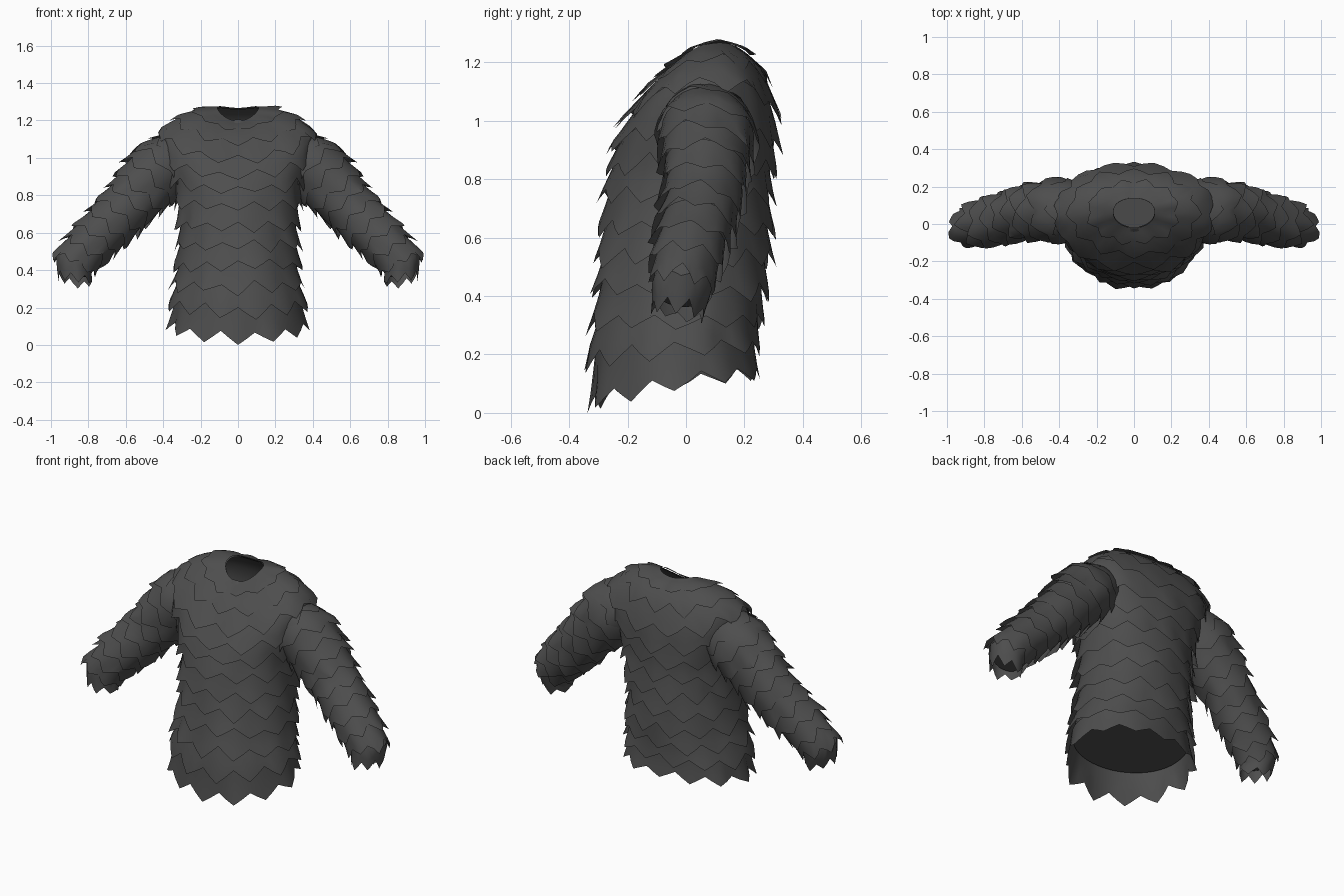
import bpy, math, random
from mathutils import Vector

if "Cube" in bpy.data.objects:
    bpy.data.objects.remove(bpy.data.objects["Cube"])

random.seed(4)
fur = bpy.data.materials.new("charcoal_fur")
fur.diffuse_color = (0.075, 0.075, 0.075, 1)
fur.use_nodes = True
fur.node_tree.nodes["Principled BSDF"].inputs["Base Color"].default_value = fur.diffuse_color


def lerp_table(table, keys, s):
    """Interpolate rows of numbers along s, extrapolating past the ends."""
    i = 0
    while i < len(keys) - 2 and s > keys[i + 1]:
        i += 1
    f = (s - keys[i]) / (keys[i + 1] - keys[i])
    return [a + (b - a) * f for a, b in zip(table[i], table[i + 1])]


# Torso stations from neck to hem: z, centre y, half width, half depth, back-up tilt, side rise
TORSO = [(1.24, .06, .11, .08, .035, .035), (1.21, .06, .20, .135, .04, .055),
         (1.135, .06, .31, .205, .035, .09), (1.01, .045, .40, .25, .02, .13),
         (.90, .025, .365, .265, .01, .09), (.80, .01, .315, .265, 0, .02),
         (.65, 0, .30, .27, 0, 0), (.40, -.02, .31, .27, 0, 0),
         (.25, -.04, .335, .27, .02, 0), (.095, -.04, .335, .26, .05, .015)]
# Sleeve stations from shoulder to cuff: centre x, y, z, radius, angle of the cross-section
SLEEVE = [(.21, .08, 1.05, .08, 50), (.29, .08, 1.03, .14, 48), (.39, .075, .97, .166, 44),
          (.60, .06, .74, .132, 42), (.78, .01, .555, .115, 36), (.88, -.015, .44, .10, 28),
          (.875, -.03, .365, .068, 12)]


def torso_raw(row, a):
    z, cy, rx, ry, tilt, side = row
    c, s = math.cos(a), math.sin(a)
    fuller = s ** .82 if s > 0 else s          # broader back
    return Vector((rx * c, cy + ry * fuller, z + tilt * s + side * c * c))


def sleeve_raw(row, a):
    x, y, z, r, deg = row
    t = math.radians(deg)
    u = Vector((math.cos(t), 0, math.sin(t)))
    v = Vector((.15 * math.sin(t), .98, -.15 * math.cos(t)))
    return Vector((x, y, z)) + u * r * math.cos(a) + v * r * .97 * math.sin(a)


def surface(table, raw):
    """Tube through the stations, measured by length; returns (point function, length)."""
    keys = [0]
    for p, q in zip(table, table[1:]):
        d = sum((raw(p, a) - raw(q, a)).length for a in (-1.57, 0, 1.57, 3.14)) / 4
        keys.append(keys[-1] + d)

    def plain(s, a):
        return raw(lerp_table(table, keys, s), a)

    def point(s, a, lift):
        mid = sum((plain(s, k * math.pi / 2) for k in range(4)), Vector()) / 4
        n = (plain(s, a + .05) - plain(s, a - .05)).cross(plain(s + .04, a) - plain(s - .04, a))
        n.normalize()
        p = plain(s, a)
        if n.dot(p - mid) < 0:
            n.negate()
        return p + n * lift
    return point, keys[-1]


def add_rows(verts, faces, rows, cap=False):
    n, start = len(rows[0]), len(verts)
    for r in rows:
        verts.extend(r)
    for j in range(len(rows) - 1):
        for i in range(n):
            k = (i + 1) % n
            a, b = start + j * n, start + (j + 1) * n
            faces.append((a + i, b + i, b + k, a + k))
    if cap:
        faces.append(tuple(start + (len(rows) - 1) * n + i for i in range(n)))


def make(name, verts, faces, mirror):
    me = bpy.data.meshes.new(name)
    me.from_pydata([v[:] for v in verts], [], faces)
    me.materials.append(fur)
    ob = bpy.data.objects.new(name, me)
    bpy.context.collection.objects.link(ob)
    bpy.ops.object.select_all(action='DESELECT')
    ob.select_set(True)
    bpy.context.view_layer.objects.active = ob
    bpy.ops.object.shade_smooth_by_angle(angle=math.radians(35))
    if mirror:
        ob.modifiers.new("mirror", 'MIRROR').use_mirror_merge = False
    return ob


def fur_tube(name, table, raw, tiers, teeth, amp, lift, cap_at, phase, mirror=False):
    point, length = surface(table, raw)
    n = teeth * 4
    angles = [phase + math.tau * i / n for i in range(n)]
    # Inner body closed at its lower end
    verts, faces = [], []
    add_rows(verts, faces, [[point(length * cap_at * j / 16, a, -.008) for a in angles]
                            for j in range(17)], cap=True)
    make(name + "_lining", verts, faces, mirror)
    # Overlapping skirts with zigzag lower edges
    verts, faces = [], []
    step = length / tiers
    for t in range(tiers):
        s0, s1 = max(0, (t - .45) * step), (t + 1) * step
        last = t == tiers - 1
        shift = 0 if (tiers - 1 - t) % 2 == 0 else 2
        size = amp * (.4 if t == 0 else 1)
        jit = [(random.uniform(-.012, .012), random.uniform(-.008, .014)) for _ in range(teeth * 2)]
        rows = [[], [], [], []]
        for i, a in enumerate(angles):
            k = (i + shift) % 4
            wave = (1, 0, -1, 0)[k]
            h = i // 2
            js, jl = jit[h]
            if i % 2:
                js2, jl2 = jit[(h + 1) % (teeth * 2)]
                js, jl = (js + js2) / 2, (jl + jl2) / 2
            if last:
                js *= .5
            end = s1 + wave * size + js
            out = lift * (.85 + .3 * wave) + jl
            if t < 2:
                out *= .5
            for r, f in enumerate((0, .35, .7, 1)):
                rows[r].append(point(s0 + (end - s0) * f, a, out * f ** 1.3))
        add_rows(verts, faces, rows)
    return make(name + "_fur_layers", verts, faces, mirror)


# Body with a neck opening, and a mirrored pair of sleeves
fur_tube("torso", TORSO, torso_raw, 12, 12, .027, .034, .9, -math.pi / 2)
fur_tube("sleeve", SLEEVE, sleeve_raw, 12, 7, .021, .026, .97, 0, mirror=True)

# Set the hem on the ground
low = min(v.co.z for o in bpy.data.objects for v in o.data.vertices)
for o in bpy.data.objects:
    for v in o.data.vertices:
        v.co.z -= low
